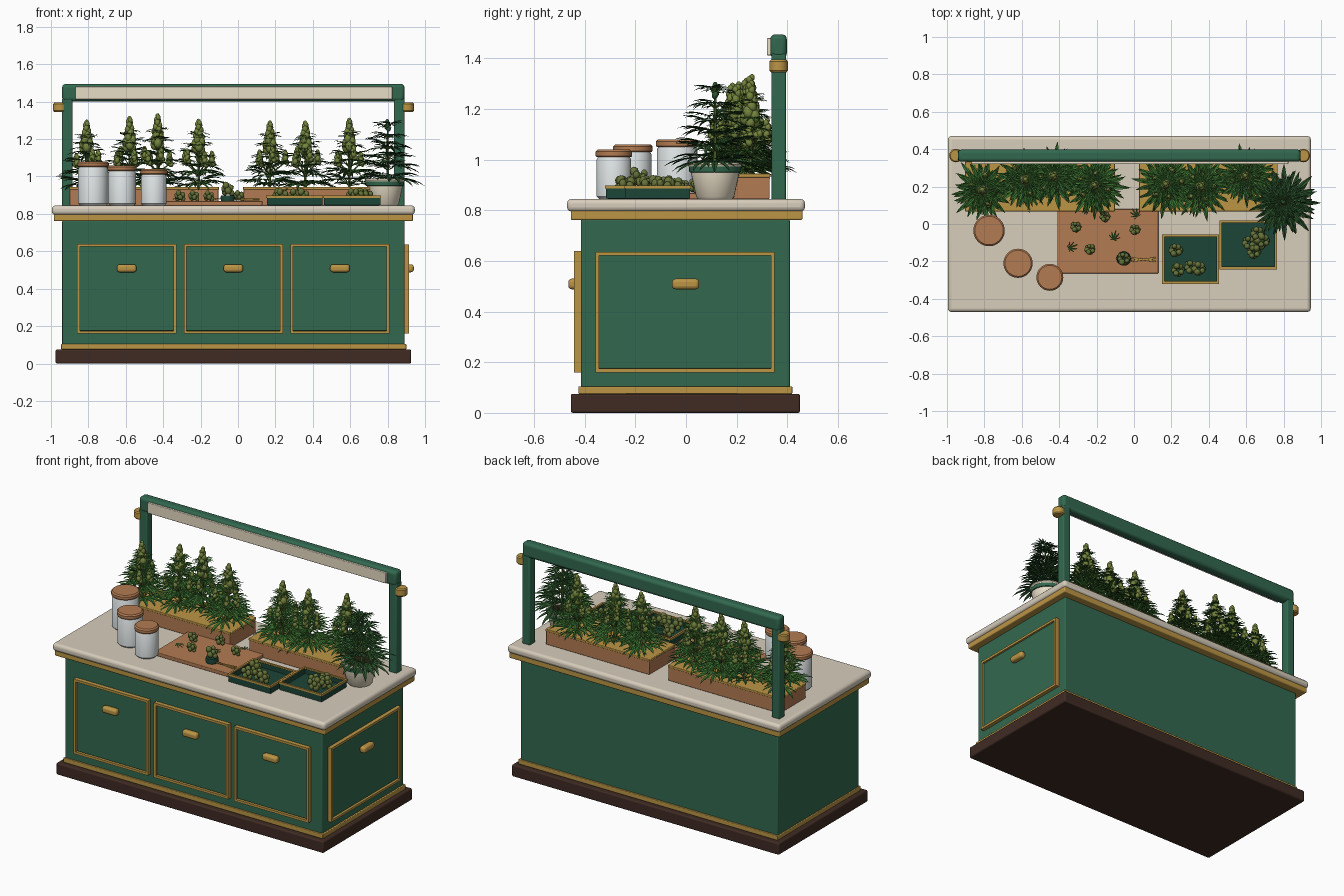
import bpy, bmesh, math, random
from mathutils import Vector, Matrix

if "Cube" in bpy.data.objects:
    bpy.data.objects.remove(bpy.data.objects["Cube"])

random.seed(4)
U = random.uniform


def material(name, r, g, b):
    m = bpy.data.materials.new(name)
    m.diffuse_color = (r, g, b, 1)
    m.use_nodes = True
    m.node_tree.nodes["Principled BSDF"].inputs["Base Color"].default_value = m.diffuse_color
    return m


GREEN = material("green_paint", .032, .14, .078)
DARK = material("dark_green", .012, .06, .038)
GOLD = material("brass", .50, .30, .06)
STONE = material("stone", .68, .61, .50)
CREAM = material("cream", .80, .72, .56)
PLINTH = material("dark_wood", .05, .024, .017)
COPPER = material("copper_wood", .45, .20, .085)
WHITE = material("ceramic", .72, .76, .76)
SOIL = material("soil", .03, .018, .01)
LEAF = material("leaf", .045, .17, .03)
LEAF2 = material("deep_leaf", .025, .09, .025)
BUD = material("bud", .17, .23, .045)
BUD2 = material("dried_bud", .13, .17, .04)
STEM = material("stem", .09, .17, .03)


def finish(name, bm, mat, bevel=0, smooth=True):
    me = bpy.data.meshes.new(name)
    bm.to_mesh(me)
    bm.free()
    me.materials.append(mat)
    ob = bpy.data.objects.new(name, me)
    bpy.context.collection.objects.link(ob)
    if bevel:
        mod = ob.modifiers.new("bevel", 'BEVEL')
        mod.width, mod.segments, mod.limit_method = bevel, 3, 'ANGLE'
    if smooth:
        bpy.ops.object.select_all(action='DESELECT')
        ob.select_set(True)
        bpy.context.view_layer.objects.active = ob
        bpy.ops.object.shade_smooth_by_angle(angle=math.radians(35))
    return ob


def add_cube(bm, lo, hi):
    lo, hi = Vector(lo), Vector(hi)
    s = hi - lo
    bmesh.ops.create_cube(bm, size=1, matrix=Matrix.Translation((lo + hi) / 2) @ Matrix.Diagonal((*s, 1)))


def box(name, lo, hi, mat, bevel=.004):
    bm = bmesh.new()
    add_cube(bm, lo, hi)
    return finish(name, bm, mat, bevel)


def frame(name, lo, hi, w, axis, mat):
    # rectangular ring of four bars whose hole runs along the given axis
    a, b = [i for i in range(3) if i != axis]
    bm = bmesh.new()
    for k, o in ((a, b), (b, a)):
        for side in (0, 1):
            l, h = list(lo), list(hi)
            if side:
                l[k] = hi[k] - w
            else:
                h[k] = lo[k] + w
            if k == b:
                l[o] += w
                h[o] -= w
            add_cube(bm, l, h)
    return finish(name, bm, mat)


def lathe(name, pts, loc, mat, seg=32):
    bm = bmesh.new()
    vs = [bm.verts.new((r + loc[0], loc[1], z + loc[2])) for r, z in pts]
    es = [bm.edges.new(p) for p in zip(vs, vs[1:])]
    bmesh.ops.spin(bm, geom=vs + es, cent=loc, axis=(0, 0, 1), angle=math.tau, steps=seg)
    bmesh.ops.remove_doubles(bm, verts=bm.verts, dist=1e-5)
    bmesh.ops.recalc_face_normals(bm, faces=bm.faces)
    return finish(name, bm, mat)


# cabinet
box("plinth", (-.975, -.455, 0), (.925, .45, .075), PLINTH, .008)
box("lower_trim", (-.945, -.425, .075), (.90, .42, .105), GOLD)
box("cabinet_body", (-.94, -.415, .10), (.89, .41, .765), GREEN, .006)
box("upper_trim", (-.985, -.455, .762), (.935, .46, .80), GOLD, .006)
box("countertop", (-.995, -.47, .795), (.945, .47, .845), STONE, .018)

# doors on the front and one on the right end
for i, x in enumerate((-.595, -.025, .545)):
    box(f"door_{i}", (x - .255, -.428, .175), (x + .255, -.41, .63), GREEN)
    frame(f"door_trim_{i}", (x - .265, -.442, .16), (x + .265, -.412, .64), .015, 1, GOLD)
    box(f"door_handle_{i}", (x - .052, -.465, .488), (x + .052, -.425, .53), GOLD, .014)
box("end_door", (.88, -.345, .175), (.902, .34, .625), GREEN)
frame("end_door_trim", (.885, -.358, .16), (.915, .35, .636), .015, 0, GOLD)
box("end_handle", (.90, -.055, .488), (.94, .052, .53), GOLD, .014)

# overhead lamp rail
for n, x in (("left", -.9125), ("right", .8625)):
    box(f"{n}_post", (x - .028, .338, .84), (x + .028, .395, 1.42), GREEN, .008)
for n, x in (("left", -.952), ("right", .905)):
    lathe(f"{n}_knob", [(0, -.025), (.03, -.025), (.036, -.018), (.036, .018), (.03, .025), (0, .025)],
          (x, .366, 1.37), GOLD)
box("lamp_beam", (-.94, .333, 1.402), (.89, .398, 1.495), GREEN, .018)
box("lamp_strip", (-.87, .32, 1.412), (.825, .34, 1.48), CREAM)

# planter boxes
for n, x0, x1 in (("left", -.90, -.105), ("right", .03, .765)):
    box(f"{n}_planter", (x0, .07, .845), (x1, .33, .932), COPPER)
    box(f"{n}_planter_top", (x0 - .003, .067, .93), (x1 + .003, .333, .945), GOLD)

# round pot
P = (.785, .115, .845)
lathe("pot", [(0, 0), (.068, 0), (.075, .008), (.097, .108), (.097, .128), (.105, .128), (.108, .136), (.105, .144),
              (.09, .144), (.088, .12), (0, .12)], P, CREAM)
lathe("pot_band", [(.095, .104), (.102, .106), (.104, .128), (.095, .129)], P, GREEN)
lathe("pot_soil", [(0, .128), (.09, .128)], P, SOIL)

# storage jars
for i, (x, y, r, h) in enumerate(((-.775, -.035, .084, .235), (-.62, -.21, .078, .215), (-.45, -.285, .072, .195))):
    q = r * .95
    lathe(f"jar_{i}", [(0, 0), (q - .01, 0), (q, .01), (q, h - .04), (q - .008, h - .025), (0, h - .025)],
          (x, y, .845), WHITE)
    lathe(f"jar_lid_{i}", [(0, h - .03), (r - .004, h - .03), (r, h - .025), (r, h - .008), (r - .008, h), (0, h)],
          (x, y, .845), COPPER)

# cutting board and harvest trays
box("cutting_board", (-.41, -.265, .845), (.13, .08, .868), COPPER)
TRAYS = ((.15, .455, -.32, -.055), (.457, .765, -.242, .02))
for i, (x0, x1, y0, y1) in enumerate(TRAYS):
    box(f"tray_floor_{i}", (x0 + .01, y0 + .01, .845), (x1 - .01, y1 - .01, .86), DARK)
    frame(f"tray_wall_{i}", (x0 + .004, y0 + .004, .847), (x1 - .004, y1 - .004, .89), .01, 2, DARK)
    frame(f"tray_rim_{i}", (x0, y0, .886), (x1, y1, .898), .012, 2, GOLD)


# plant pieces
def blob(bm, c, r, stretch=1.3, sub=1):
    rot = Matrix.Rotation(U(0, 6.28), 4, 'Z') @ Matrix.Rotation(U(-.4, .4), 4, 'X')
    bmesh.ops.create_icosphere(bm, subdivisions=sub + 1, radius=r,
                               matrix=Matrix.Translation(c) @ rot @ Matrix.Diagonal((1, 1, stretch, 1)))


def cola(bm, base, h, r, n):
    # tapering spiral of rounded bracts
    for i in range(n):
        t = i / (n - 1)
        w = r * (1 - .8 * t) * (.7 if i == 0 else 1)
        a = i * 2.4
        blob(bm, Vector(base) + Vector((math.cos(a) * w * .6, math.sin(a) * w * .6, h * t)), .009 + w * .42)


def tube(bm, a, b, r):
    a, b = Vector(a), Vector(b)
    d = b - a
    m = Matrix.Translation((a + b) / 2) @ d.to_track_quat('Z', 'Y').to_matrix().to_4x4()
    bmesh.ops.create_cone(bm, cap_ends=True, segments=6, radius1=r, radius2=r * .6, depth=d.length, matrix=m)


def fan(bm, o, az, el, size):
    # seven pointed leaflets spread like fingers
    o = Vector(o)
    f = Vector((math.cos(az) * math.cos(el), math.sin(az) * math.cos(el), math.sin(el)))
    s = Vector((-math.sin(az), math.cos(az), 0))
    up = f.cross(s)
    for deg, k in ((0, 1), (27, .88), (-27, .88), (56, .68), (-56, .68), (92, .42), (-92, .42)):
        a, L = math.radians(deg), size * k
        d = f * math.cos(a) + s * math.sin(a)
        p = s * math.cos(a) - f * math.sin(a)
        rows = []
        for t, w, drop in ((.3, .075, 0), (.6, .085, -.03), (.82, .05, -.09)):
            c = o + d * L * t + Vector((0, 0, drop * L))
            rows.append([bm.verts.new(c + p * L * w * q + up * L * abs(q) * .03) for q in (-1, 0, 1)])
        b = bm.verts.new(o)
        tip = bm.verts.new(o + d * L + Vector((0, 0, -.17 * L)))
        for j in (0, 1):
            bm.faces.new((b, rows[0][j], rows[0][j + 1]))
            bm.faces.new((rows[2][j + 1], rows[2][j], tip))
            for r0, r1 in zip(rows, rows[1:]):
                bm.faces.new((r0[j + 1], r0[j], r1[j], r1[j + 1]))


def plant(name, x, y, z0, top, reach, tiers, per, leaf, budmat, bushy):
    lv, st, bd = bmesh.new(), bmesh.new(), bmesh.new()
    h = top - z0
    tube(st, (x, y, z0 - .01), (x, y, top - .03), .008)
    for t in range(tiers):
        k = t / (tiers - 1)
        z = z0 + h * (.08 + (.68 if bushy else .87) * k)
        R = reach * (1 - (.62 if bushy else .55) * k)
        for i in range(per):
            az = math.tau * (i + .5 * (t % 2)) / per + U(-.2, .2)
            o = (x + math.cos(az) * R * .25, y + math.sin(az) * R * .25, z + U(-.012, .02))
            tube(st, (x, y, z - .02), o, .003)
            fan(lv, o, az, U(-.2, .4), R * U(.68, .8))
    if bushy:
        cola(bd, (x, y, z0 + h * .56), h * .41, .036, 20)
        for i in range(5):  # side shoots
            az = math.tau * i / 5 + U(-.3, .3)
            r = U(.06, .085)
            b = Vector((x + math.cos(az) * r, y + math.sin(az) * r, z0 + h * U(.32, .44)))
            tube(st, (x, y, z0 + h * .2), b, .005)
            cola(bd, b, .055, .017, 7)
    else:
        cola(bd, (x, y, top - .04), .04, .012, 5)
    finish(name + "_leaves", lv, leaf, smooth=False)
    finish(name + "_stems", st, STEM)
    finish(name + "_buds", bd, budmat)


# planter crop
for i, (x, y, top) in enumerate(((-.81, .18, 1.30), (-.58, .235, 1.32), (-.43, .255, 1.335), (-.21, .205, 1.305),
                                 (.17, .21, 1.295), (.36, .20, 1.295), (.595, .255, 1.31))):
    plant(f"plant_{i}", x, y, .94, top, .185, 6, 8, LEAF, BUD, True)
# potted plant
plant("potted_plant", .80, .115, .97, 1.295, .205, 6, 8, LEAF2, LEAF2, False)


# harvested buds
def nug(name, x, y, z, s=.03):
    bm = bmesh.new()
    for i in range(8):
        a = i * 2.4
        blob(bm, (x + math.cos(a) * s * .6, y + math.sin(a) * s * .6, z + s * (.5 + .16 * i)), s * U(.38, .52), 1.2)
    finish(name, bm, BUD2)


for i, (x, y) in enumerate(((.222, -.14), (.235, -.245), (.305, -.23), (.348, -.238))):
    nug(f"tray_bud_{i}", x, y, .86, .036)
for i, (x, y) in enumerate(((.615, -.10), (.66, -.05), (.69, -.09), (.64, -.15), (.665, -.11))):
    nug(f"second_tray_bud_{i}", x, y, .86, .036)
for i, (x, y) in enumerate(((-.31, -.015), (-.155, .04), (.005, -.03), (-.235, -.135))):
    nug(f"board_bud_{i}", x, y, .866, .028)
lathe("bud_dish", [(0, 0), (.036, 0), (.038, .02), (.036, .03), (0, .03)], (-.055, -.185, .868), DARK)
nug("dish_bud", -.055, -.185, .895, .035)

# trimmed leaves lying on the board
bm = bmesh.new()
for x, y, a in ((-.35, -.13, .4), (-.11, -.085, 1.3), (.02, .04, 2.2)):
    fan(bm, (x, y, .88), a, .05, .055)
finish("loose_leaves", bm, LEAF, smooth=False)

# scissors
for i, a in enumerate((-.13, .13)):
    ob = box(f"scissor_blade_{i}", (-.065, -.005, -.003), (.065, .005, .003), GOLD, .001)
    ob.location = (.05, -.19, .874 + .004 * i)
    ob.rotation_euler.z = a
